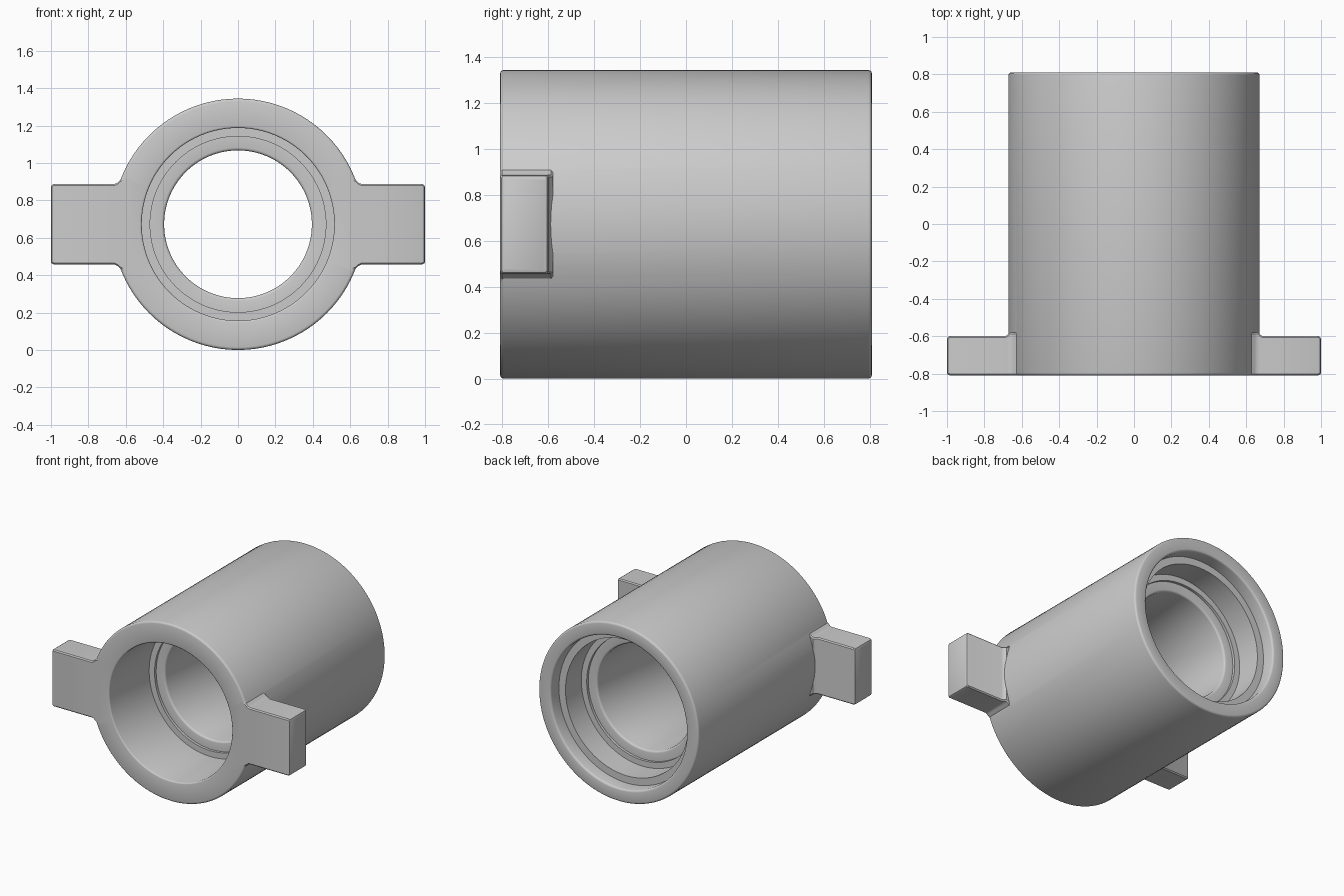
import bpy, bmesh, math

if "Cube" in bpy.data.objects:
    bpy.data.objects.remove(bpy.data.objects["Cube"])

R, HALF, ZC = 0.672, 0.81, 0.672   # outer radius, half length, axis height
SEG, B = 96, 0.015                 # facets round the axis, edge rounding

mat = bpy.data.materials.new("plain grey")
mat.diffuse_color = (0.6, 0.6, 0.6, 1)
mat.use_nodes = True
mat.node_tree.nodes["Principled BSDF"].inputs["Base Color"].default_value = mat.diffuse_color


def make_object(name, bm):
    bmesh.ops.recalc_face_normals(bm, faces=bm.faces)
    mesh = bpy.data.meshes.new(name)
    bm.to_mesh(mesh)
    bm.free()
    mesh.materials.append(mat)
    obj = bpy.data.objects.new(name, mesh)
    bpy.context.collection.objects.link(obj)
    return obj


def rounded(profile):
    """Closed (radius, y, rounding) profile with its corners turned into arcs."""
    out = []
    for i, (r, y, b) in enumerate(profile):
        if not b:
            out.append((r, y))
            continue
        ends = []
        for pr, py, _ in (profile[i - 1], profile[(i + 1) % len(profile)]):
            d = math.hypot(pr - r, py - y)
            ends.append((r + (pr - r) * b / d, y + (py - y) * b / d))
        (ar, ay), (cr, cy) = ends
        ox, oy = ar + cr - r, ay + cy - y
        for k in range(4):
            a = k * math.pi / 6
            c, s = math.cos(a), math.sin(a)
            out.append((ox + (ar - ox) * c + (cr - ox) * s,
                        oy + (ay - oy) * c + (cy - oy) * s))
    return out


# Tube wall: stepped bore with a narrow sleeve in the middle
wall = rounded([
    (R, -HALF, B), (R, HALF, B),
    (0.57, HALF, B), (0.57, 0.71, 0), (0.515, 0.71, 0),
    (0.515, 0.52, 0), (0.47, 0.52, 0), (0.47, 0.50, 0), (0.395, 0.50, B),
    (0.395, -0.31, B), (0.47, -0.31, 0), (0.47, -0.33, 0), (0.515, -0.33, 0),
    (0.515, -HALF, 0.01)])
bm = bmesh.new()
rings = []
for i in range(SEG):
    a = 2 * math.pi * i / SEG
    rings.append([bm.verts.new((r * math.cos(a), y, ZC + r * math.sin(a))) for r, y in wall])
n = len(wall)
for i in range(SEG):
    p, q = rings[i], rings[(i + 1) % SEG]
    for j in range(n):
        bm.faces.new((p[j], p[(j + 1) % n], q[(j + 1) % n], q[j]))
body = make_object("tube_body", bm)


# Side lugs: lofted block, flared at the root and rounded at the tip
def lug(side):
    bm = bmesh.new()
    # x, growth in height, growth at the back, setback at the front
    stations = [(0.60, 0.035, 0.02, 0), (0.632, 0.02, 0.02, 0), (0.645, 0.007, 0.02, 0),
                (0.66, 0, 0.02, 0), (0.675, 0, 0.008, 0), (0.69, 0, 0, 0),
                (0.985, 0, 0, 0), (0.995, -0.005, -0.005, 0.005), (1.0, -0.015, -0.015, 0.015)]
    c = 0.008
    loops = []
    for x, gz, gy, gf in stations:
        y0, y1, h = -HALF + gf, -0.60 + gy, 0.215 + gz
        pts = [(y0, -h + c), (y0 + c, -h), (y1 - c, -h), (y1, -h + c),
               (y1, h - c), (y1 - c, h), (y0 + c, h), (y0, h - c)]
        loops.append([bm.verts.new((side * x, y, ZC + z)) for y, z in pts])
    for p, q in zip(loops, loops[1:]):
        for j in range(8):
            k = (j + 1) % 8
            bm.faces.new((p[j], p[k], q[k], q[j]))
    bm.faces.new(loops[0])
    bm.faces.new(loops[-1])
    return make_object("left_lug" if side < 0 else "right_lug", bm)


# Join the lugs into the tube
for side in (-1, 1):
    part = lug(side)
    mod = body.modifiers.new("join_" + part.name, 'BOOLEAN')
    mod.operation, mod.solver, mod.object = 'UNION', 'EXACT', part
    bpy.context.view_layer.objects.active = body
    bpy.ops.object.modifier_apply(modifier=mod.name)
    bpy.data.objects.remove(part, do_unlink=True)

body.select_set(True)
bpy.context.view_layer.objects.active = body
bpy.ops.object.shade_smooth_by_angle(angle=math.radians(35))
